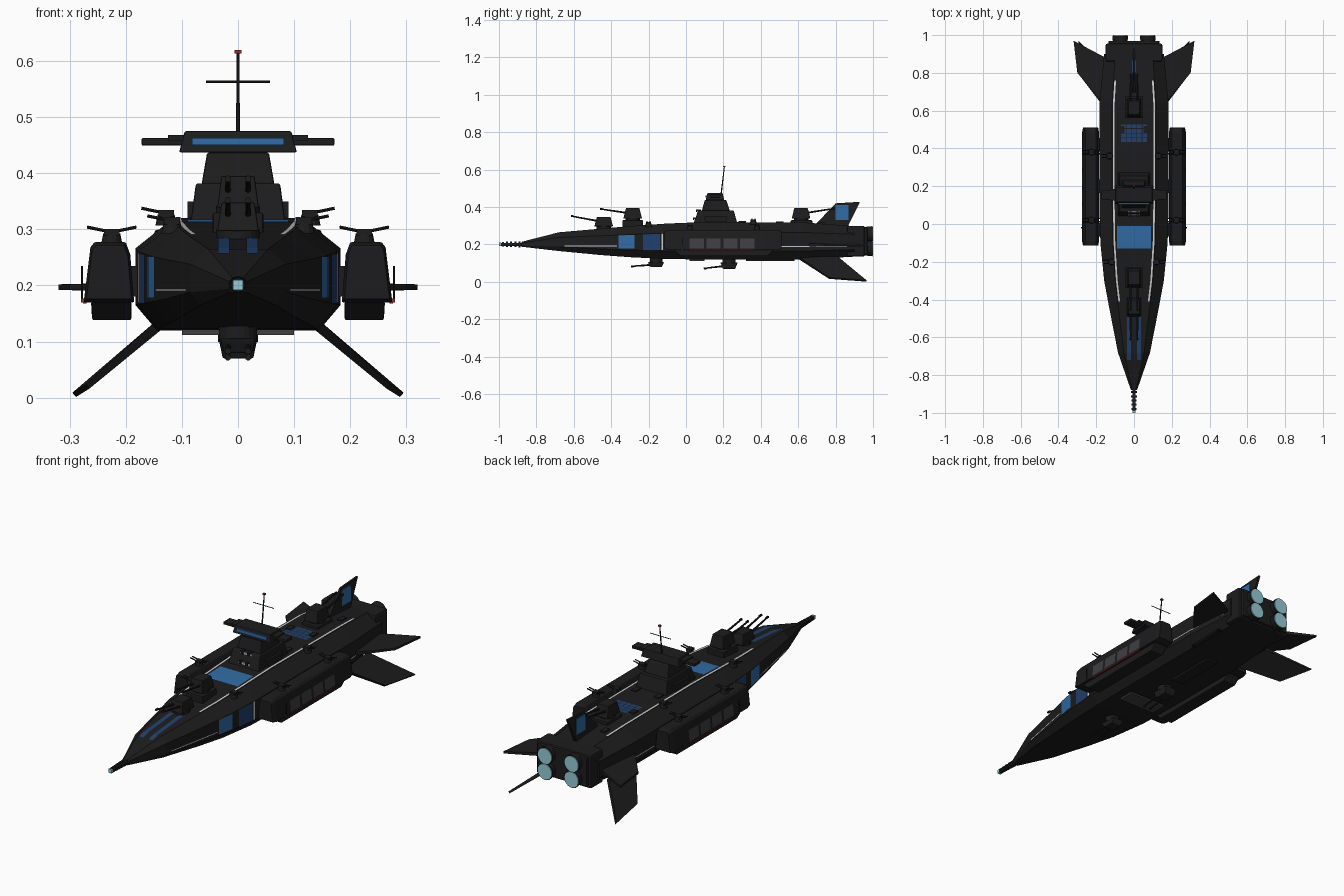
import bpy, bmesh, math
from mathutils import Vector

if "Cube" in bpy.data.objects:
    bpy.data.objects.remove(bpy.data.objects["Cube"])


def material(name, r, g, b):
    m = bpy.data.materials.new(name)
    m.diffuse_color = (r, g, b, 1)
    m.use_nodes = True
    m.node_tree.nodes["Principled BSDF"].inputs["Base Color"].default_value = m.diffuse_color
    return m


BLACK = material("hull_black", .012, .012, .013)
GREY = material("panel_grey", .05, .05, .055)
BLUE = material("blue", .03, .15, .38)
NAVY = material("navy", .015, .05, .15)
WHITE = material("white", .7, .7, .72)
RED = material("red", .3, .02, .02)
GLOW = material("glow", .3, .6, .68)


def mesh(name, verts, faces, mat=BLACK, bevel=0):
    me = bpy.data.meshes.new(name)
    bm = bmesh.new()
    vs = [bm.verts.new(v) for v in verts]
    for f in faces:
        bm.faces.new([vs[i] for i in f])
    bmesh.ops.recalc_face_normals(bm, faces=bm.faces)
    bm.to_mesh(me)
    bm.free()
    me.materials.append(mat)
    ob = bpy.data.objects.new(name, me)
    bpy.context.collection.objects.link(ob)
    if bevel:
        mod = ob.modifiers.new("bevel", 'BEVEL')
        mod.width, mod.segments = bevel, 2
    return ob


def loft(name, rings, mat=BLACK, bevel=0):
    n = len(rings[0])
    faces = [tuple(range(n)), tuple(range((len(rings) - 1) * n, len(rings) * n))]
    for k in range(len(rings) - 1):
        for i in range(n):
            j = (i + 1) % n
            faces.append((k*n + i, k*n + j, (k+1)*n + j, (k+1)*n + i))
    return mesh(name, [v for r in rings for v in r], faces, mat, bevel)


def rect(x0, x1, y0, y1, z):
    return [(x0, y0, z), (x1, y0, z), (x1, y1, z), (x0, y1, z)]


def block(name, low, high, z0, z1, mat=BLACK, bevel=0):
    return loft(name, [rect(*low, z0), rect(*high, z1)], mat, bevel)


def box(name, x0, x1, y0, y1, z0, z1, mat=BLACK, bevel=0):
    return block(name, (x0, x1, y0, y1), (x0, x1, y0, y1), z0, z1, mat, bevel)


def tube(name, a, b, r0, r1=None, n=12, mat=BLACK):
    a, b = Vector(a), Vector(b)
    q = (b - a).to_track_quat('Z', 'Y')
    ring = lambda c, r: [c + q @ Vector((r*math.cos(2*math.pi*i/n), r*math.sin(2*math.pi*i/n), 0)) for i in range(n)]
    return loft(name, [ring(a, r0), ring(b, r0 if r1 is None else r1)], mat)


def fin(name, pts, t_root=.009, t_tip=.005):
    p = [Vector(v) for v in pts]
    nrm = (p[1] - p[0]).cross(p[3] - p[0]).normalized()
    t = (t_root, t_tip, t_tip, t_root)
    return loft(name, [[v + nrm*k*s for v, k in zip(p, t)] for s in (-1, 1)])


# Hull stations: y, half width, top, bottom
ST = [(-.88, .016, .214, .188), (-.68, .085, .265, .165), (-.45, .130, .285, .143),
      (-.3, .158, .298, .132), (-.1, .178, .312, .122), (.1, .183, .32, .12),
      (.64, .183, .317, .12), (.9, .158, .298, .135)]


def station(y):
    for a, b in zip(ST, ST[1:]):
        if y <= b[0]:
            t = (y - a[0]) / (b[0] - a[0])
            return [u + (v - u)*t for u, v in zip(a, b)]
    return list(ST[-1])


def hull_ring(y, w, t, b):
    h = t - b
    half = [(w*.79, b), (w, b + h*.23), (w, b + h*.73), (w*.63, t)]
    return [(x, y, z) for x, z in half] + [(-x, y, z) for x, z in reversed(half)]


loft("hull", [hull_ring(*s) for s in ST])


# Painted areas that follow the hull surface
def strip(name, y0, y1, edge_a, edge_b, mat):
    ys = [y0] + [s[0] for s in ST if y0 < s[0] < y1] + [y1]
    v = [p for y in ys for p in (edge_a(y), edge_b(y))]
    return mesh(name, v, [(2*i, 2*i+1, 2*i+3, 2*i+2) for i in range(len(ys)-1)], mat)


def deck_paint(name, x0, x1, y0, y1, mat):
    strip(name, y0, y1, lambda y: (x0, y, station(y)[2] + .002),
          lambda y: (x1, y, station(y)[2] + .002), mat)


def side_paint(name, s, y0, y1, z0, z1, mat):
    strip(name, y0, y1, lambda y: (s*(station(y)[1] + .002), y, z0),
          lambda y: (s*(station(y)[1] + .002), y, z1), mat)


deck_paint("deck_blue_panel", -.09, .09, -.13, -.01, BLUE)
for i in range(5):
    for j in range(4):
        deck_paint("deck_solar_cell", -.068 + i*.028, -.043 + i*.028, .435 + j*.024, .456 + j*.024, NAVY)
for s in (-1, 1):
    deck_paint("foredeck_blue_stripe", s*.015, s*.036, -.72, -.48, NAVY)
    edge = lambda k: (lambda y: (s*(station(y)[1]*.63 - k), y, station(y)[2] + .002))
    strip("deck_white_line", -.41, .76, edge(.004), edge(.013), WHITE)
    side_paint("side_blue_panel", s, -.36, -.275, .178, .252, BLUE)
    side_paint("side_navy_panel", s, -.23, -.14, .168, .256, NAVY)
    side_paint("side_white_band", s, -.132, -.122, .17, .26, WHITE)
    side_paint("bow_white_line", s, -.65, -.37, .19, .194, WHITE)
    side_paint("stern_white_line", s, .51, .86, .187, .191, WHITE)

# Nose probe
tube("nose_probe", (0, -.85, .201), (0, -.992, .201), .008)
for i in range(5):
    y = -.885 - i*.022
    tube("nose_ring", (0, y, .201), (0, y - .011, .201), .016 - i*.0008)
box("nose_light", -.009, .009, -1, -.99, .192, .21, GLOW)

# Stern block and engines
box("engine_block", -.15, .15, .86, .955, .135, .3, BLACK, .008)
box("engine_collar", -.135, .135, .94, .97, .145, .29, BLACK, .005)
for x in (-.073, .073):
    for z in (.179, .256):
        tube("engine_nozzle", (x, .94, z), (x, .996, z), .036, .042, 24)
        tube("engine_glow", (x, .99, z), (x, 1, z), .038, .038, 24, GLOW)

# Fins
fin("top_fin", [(0, .69, .305), (0, .80, .42), (0, .93, .428), (0, .865, .295)])
box("top_fin_panel", -.0095, .0095, .80, .868, .332, .41, BLUE)
for s in (-1, 1):
    fin("side_fin", [(s*.15, .62, .197), (s*.3, .80, .197), (s*.32, .97, .197), (s*.14, .875, .197)])
    fin("lower_fin", [(s*.14, .60, .13), (s*.268, .765, .02), (s*.292, .965, .005), (s*.14, .81, .13)])

# Bridge tower
block("bridge_base", (-.085, .085, .04, .275), (-.075, .075, .065, .255), .31, .382, BLACK, .004)
block("bridge_mid", (-.065, .065, .085, .235), (-.055, .055, .10, .215), .38, .437, BLACK, .004)
block("bridge_head", (-.105, .105, .105, .205), (-.095, .095, .115, .195), .437, .475, BLACK, .003)
box("bridge_window", -.082, .082, .104, .12, .45, .463, BLUE)
for z, y in ((.333, .044), (.376, .060)):
    box("bridge_front_light", -.031, .031, y, y + .015, z - .004, z + .004, WHITE)
    for x in (-.018, .018):
        box("bridge_front_block", x - .006, x + .006, y - .006, y + .02, z - .003, z + .012)
for s in (-1, 1):
    box("bridge_wing", s*.09, s*.172, .13, .18, .449, .463, BLACK, .003)
    box("bridge_wing_root", s*.09, s*.125, .125, .185, .458, .468)
    box("tower_side_locker", s*.07, s*.09, .10, .22, .315, .35)

# Mast
tube("mast", (0, .188, .47), (0, .205, .615), .0035, .0025, 8)
tube("mast_crossbar", (-.057, .199, .563), (.057, .199, .563), .0018, n=8)
box("mast_light", -.006, .006, .199, .211, .613, .62, RED)


# Main gun turrets; d is the firing direction along y
def turret(name, y, z0, z1, zb, d, length, hw=.037, up=1):
    tube(name + "_barbette", (0, y, z0 - up*.02), (0, y, z0 + up*.014), hw*1.05, n=20)
    block(name + "_house", (-hw, hw, y - .05*hw/.037, y + .05*hw/.037),
          (-hw*.8, hw*.8, y - .036*hw/.037, y + .036*hw/.037), z0 + up*.01, z1, BLACK, .003)
    zm = (z0 + z1)/2 + up*.006
    for x in (-.018, .018):
        tip = Vector((x, y + d*length, zb))
        tube(name + "_barrel", (x, y + d*.02, zm), tip, .0055, .004, 10)
        tube(name + "_muzzle", tip - Vector((0, d*.014, 0)), tip, .0058, n=10)


turret("fore_turret", -.44, .287, .348, .352, -1, .175)
turret("second_turret", -.285, .328, .395, .39, -1, .175)
box("second_turret_plinth", -.045, .045, -.34, -.23, .285, .33, BLACK, .004)
turret("aft_turret", .615, .328, .395, .393, 1, .18)
box("aft_turret_plinth", -.045, .045, .56, .675, .30, .33, BLACK, .004)
turret("belly_turret_front", -.16, .115, .08, .083, -1, .135, .032, -1)
turret("belly_turret_rear", .23, .113, .07, .072, -1, .135, .034, -1)
box("belly_plate", -.10, .10, .02, .10, .112, .122, GREY)
box("belly_keel", -.03, .03, .32, .58, .111, .122)


# Small anti-air guns pointing outward
def small_gun(name, x, y, z, dirs):
    tube(name + "_base", (x, y, z - .008), (x, y, z + .012), .019, .015, 12)
    box(name + "_house", x - .014, x + .014, y - .014, y + .014, z + .008, z + .02)
    for d in dirs:
        for o in (-.008, .008):
            tube(name + "_barrel", (x, y + o, z + .014), (x + d*.044, y + o, z + .023), .0028, n=8)


# Side pods
for s in (-1, 1):
    prof = [(.185, .17), (.192, .255), (.2, .277), (.256, .277), (.263, .268), (.275, .17)]
    cx = .23
    ring = lambda y, k: [(s*(cx + (x - cx)*k), y, .225 + (z - .225)*k) for x, z in prof]
    loft("side_pod", [ring(-.115, .9), ring(-.09, 1), ring(.485, 1), ring(.51, .9)], BLACK, .002)
    block("pod_lower_box", (s*.19, s*.26, -.03, .44), (s*.19, s*.262, -.07, .47), .138, .172, BLACK, .004)
    for y in (-.03, .2, .42):
        box("pod_pylon", s*.16, s*.21, y - .035, y + .035, .18, .235)
    for i in range(4):
        y = .02 + i*.09
        v = [(s*.2755, y, .178), (s*.2755, y + .075, .178), (s*.27, y + .075, .232), (s*.27, y, .232)]
        mesh("pod_panel", v, [(0, 1, 2, 3)], GREY)
    box("pod_red_line", s*.27, s*.2765, .02, .365, .168, .171, RED)
    tube("pod_antenna", (s*.278, -.02, .172), (s*.278, -.02, .235), .0015, n=6)
    box("pod_antenna_light", s*.274, s*.28, -.023, -.017, .17, .177, RED)
    for y in (.02, .38):
        small_gun("pod_gun", s*.225, y, .281, (-1, 1))
    for y in (-.2, .36):
        w, t = station(y)[1:3]
        small_gun("deck_gun", s*w*.7, y, t - .004, (s,))
    for y in (.3, .5, .72):
        box("deck_hatch", s*.05, s*.075, y - .02, y + .02, .3, station(y)[2] + .006)
